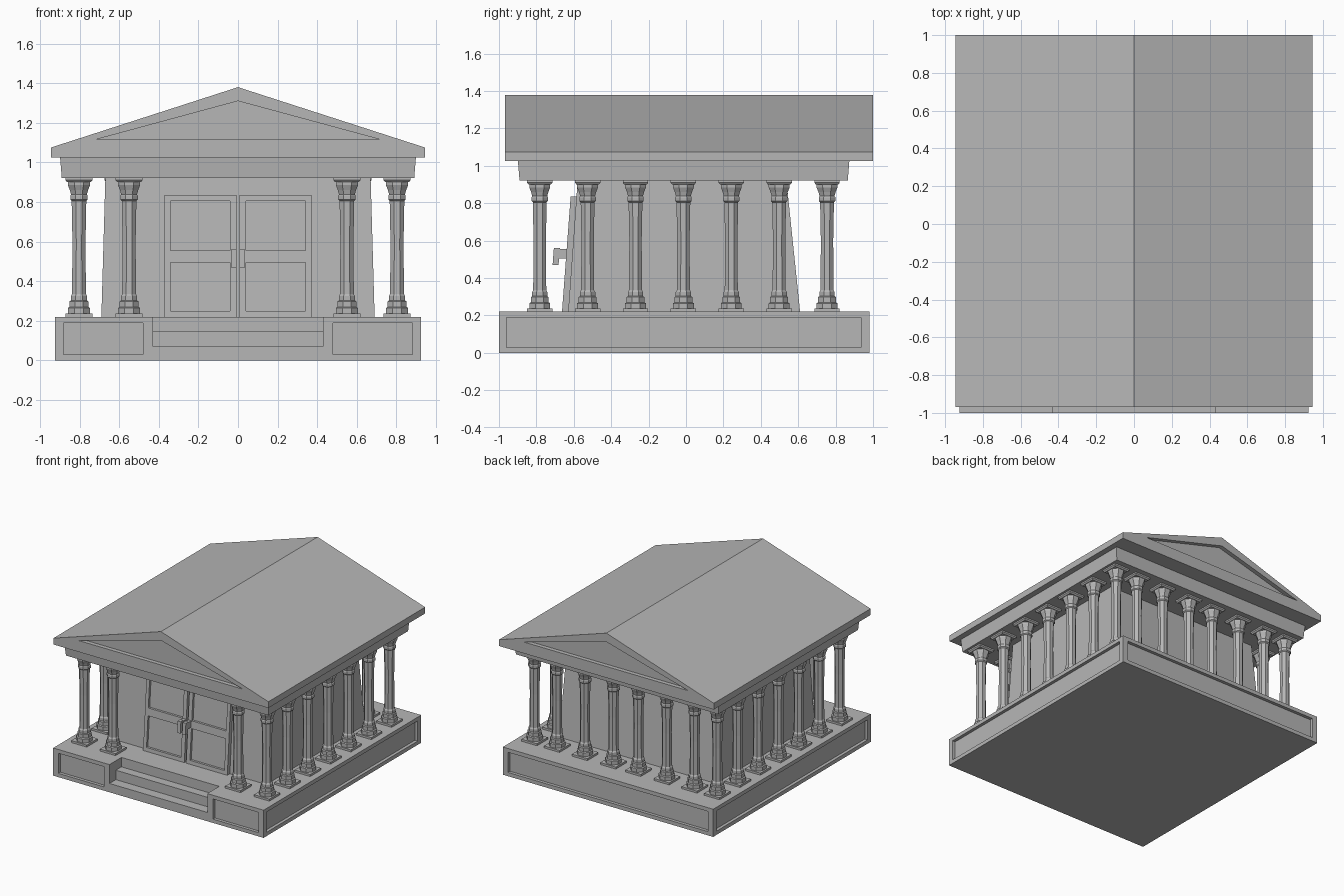
import bpy, bmesh, math

cube = bpy.data.objects.get("Cube")
if cube:
    bpy.data.objects.remove(cube, do_unlink=True)

stone = bpy.data.materials.new("grey_stone")
stone.use_nodes = True
GREY = (0.47, 0.47, 0.47, 1)
stone.diffuse_color = GREY
stone.node_tree.nodes["Principled BSDF"].inputs["Base Color"].default_value = GREY


def finish(name, bm):
    bmesh.ops.recalc_face_normals(bm, faces=bm.faces)
    mesh = bpy.data.meshes.new(name)
    bm.to_mesh(mesh)
    bm.free()
    mesh.materials.append(stone)
    ob = bpy.data.objects.new(name, mesh)
    bpy.context.collection.objects.link(ob)
    return ob


def prism(name, outline, y0, y1):
    """Extrude an (x, z) outline along y."""
    bm = bmesh.new()
    face = bm.faces.new([bm.verts.new((x, y0, z)) for x, z in outline])
    ext = bmesh.ops.extrude_face_region(bm, geom=[face])["geom"]
    for v in ext:
        if isinstance(v, bmesh.types.BMVert):
            v.co.y = y1
    return finish(name, bm)


def box(name, x0, x1, y0, y1, z0, z1):
    return prism(name, [(x0, z0), (x1, z0), (x1, z1), (x0, z1)], y0, y1)


def cut(ob, cutter):
    mod = ob.modifiers.new("cut", 'BOOLEAN')
    mod.operation = 'DIFFERENCE'
    mod.solver = 'EXACT'
    mod.object = cutter
    bpy.context.view_layer.objects.active = ob
    bpy.ops.object.modifier_apply(modifier=mod.name)
    bpy.data.objects.remove(cutter, do_unlink=True)


def loft(bm, sides, rings):
    """Stack regular rings given as (half width, z), with flats facing the axes."""
    loops = []
    for half, z in rings:
        r = half / math.cos(math.pi / sides)
        angles = [(i + 0.5) * math.tau / sides for i in range(sides)]
        loops.append([bm.verts.new((r * math.cos(a), r * math.sin(a), z)) for a in angles])
    for low, high in zip(loops, loops[1:]):
        for i in range(sides):
            j = (i + 1) % sides
            bm.faces.new((low[i], low[j], high[j], high[i]))
    bm.faces.new(loops[0][::-1])
    bm.faces.new(loops[-1])


# Podium with stair notch and recessed panels
FLOOR = 0.22
D = 0.025
podium = box("podium", -0.925, 0.925, -1, 0.98, 0, FLOOR)
cut(podium, box("cutter", -0.43, 0.43, -1.1, -0.92, 0.07, 0.5))
cut(podium, box("cutter", -0.43, 0.43, -1.1, -0.85, 0.145, 0.5))
cut(podium, box("cutter", -0.88, 0.88, 0.98 - D, 1.1, 0.03, 0.19))
for s in (-1, 1):
    cut(podium, box("cutter", s * 0.48, s * 0.88, -1.1, -1 + D, 0.03, 0.19))
    cut(podium, box("cutter", s * (0.925 - D), s * 1.1, -0.96, 0.935, 0.03, 0.19))

# Inner hall with battered walls
hall = box("inner_hall", -0.69, 0.69, -0.63, 0.61, FLOOR, 0.94)
for v in hall.data.vertices:
    if v.co.z > 0.5:
        v.co.x *= 0.97
        v.co.y = -0.578 if v.co.y < 0 else 0.535

# Double door with handles, leaning back with the wall
for s, side in ((1, "left"), (-1, "right")):
    leaf = box(side + "_door", s * 0.008, s * 0.37, -0.663, -0.61, FLOOR, 0.835)
    for z0, z1 in ((0.25, 0.495), (0.555, 0.805)):
        cut(leaf, box("cutter", s * 0.04, s * 0.342, -0.8, -0.645, z0, z1))
    stem = box(side + "_handle_stem", s * 0.008, s * 0.036, -0.70, -0.65, 0.505, 0.555)
    grip = box(side + "_handle_grip", s * 0.008, s * 0.036, -0.732, -0.70, 0.47, 0.56)
    for ob in (leaf, stem, grip):
        for v in ob.data.vertices:
            v.co.y += 0.075 * (v.co.z - FLOOR)

# Shared column mesh: square plinth, octagonal shaft, flared capital, square abacus
bm = bmesh.new()
loft(bm, 4, [(0.068, FLOOR), (0.068, 0.236)])
loft(bm, 8, [(0.056, 0.236), (0.056, 0.265), (0.048, 0.27), (0.048, 0.298),
             (0.041, 0.303), (0.041, 0.325), (0.035, 0.335), (0.033, 0.6),
             (0.037, 0.805), (0.044, 0.812), (0.044, 0.832), (0.04, 0.838),
             (0.046, 0.86), (0.056, 0.885), (0.056, 0.907)])
loft(bm, 4, [(0.06, 0.9), (0.068, 0.91), (0.068, 0.925)])
column = finish("column", bm)

FRONT_Y, BACK_Y, SIDE_X = -0.782, 0.754, 0.803
spots = []
for s in (-1, 1):
    spots += [(s * SIDE_X, FRONT_Y + i * (BACK_Y - FRONT_Y) / 6) for i in range(7)]
    spots += [(s * 0.55, FRONT_Y)]
    spots += [(s * x, BACK_Y) for x in (0.11, 0.36, 0.605)]
for i, (x, y) in enumerate(spots):
    ob = column if i == 0 else bpy.data.objects.new("column", column.data)
    ob.location = (x, y, 0)
    if i:
        bpy.context.collection.objects.link(ob)

# Entablature, slightly wider at the top
beam = box("entablature", -0.89, 0.89, -0.89, 0.865, 0.922, 1.03)
for v in beam.data.vertices:
    if v.co.z > 1:
        v.co.x *= 1.01
        v.co.y *= 1.01

# Gabled roof with recessed pediments
roof = prism("roof", [(-0.945, 1.025), (0.945, 1.025), (0.945, 1.075),
                      (0, 1.38), (-0.945, 1.075)], -0.968, 1)
pediment = [(-0.72, 1.115), (0.72, 1.115), (0, 1.31)]
cut(roof, prism("cutter", pediment, -1.1, -0.935))
cut(roof, prism("cutter", pediment, 0.967, 1.1))
